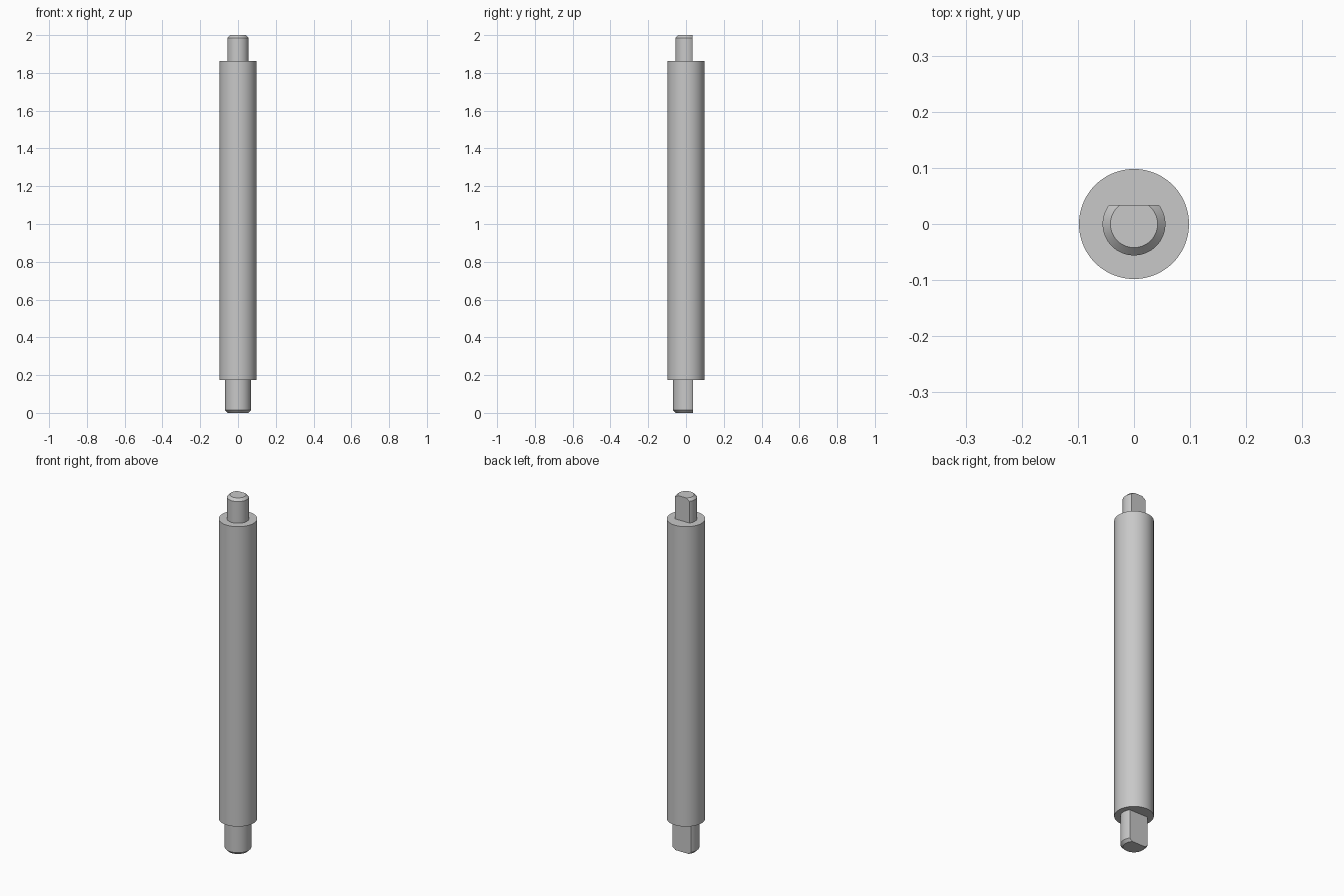
import bpy, bmesh
from math import pi

cube = bpy.data.objects.get("Cube")
if cube:
    bpy.data.objects.remove(cube, do_unlink=True)

steel = bpy.data.materials.new("brushed steel grey")
steel.use_nodes = True
colour = (0.58, 0.58, 0.58, 1)
steel.diffuse_color = colour
steel.node_tree.nodes["Principled BSDF"].inputs["Base Color"].default_value = colour

SEGMENTS = 96


def turned_part(name, profile, flat_y=None):
    """Lathe a (radius, z) profile about z; optionally mill a flat on the back."""
    bm = bmesh.new()
    verts = [bm.verts.new((r, 0, z)) for r, z in profile]
    edges = [bm.edges.new(pair) for pair in zip(verts, verts[1:])]
    bmesh.ops.spin(bm, geom=verts + edges, axis=(0, 0, 1), cent=(0, 0, 0),
                   angle=2 * pi, steps=SEGMENTS, use_duplicate=False)
    bmesh.ops.remove_doubles(bm, verts=bm.verts, dist=1e-5)
    # Close both ends
    bmesh.ops.holes_fill(bm, edges=[e for e in bm.edges if e.is_boundary], sides=0)
    if flat_y is not None:
        bmesh.ops.bisect_plane(bm, geom=bm.verts[:] + bm.edges[:] + bm.faces[:],
                               plane_co=(0, flat_y, 0), plane_no=(0, 1, 0),
                               clear_outer=True)
        bmesh.ops.holes_fill(bm, edges=[e for e in bm.edges if e.is_boundary], sides=0)
    bmesh.ops.recalc_face_normals(bm, faces=bm.faces)
    mesh = bpy.data.meshes.new(name)
    bm.to_mesh(mesh)
    bm.free()
    mesh.materials.append(steel)
    obj = bpy.data.objects.new(name, mesh)
    bpy.context.collection.objects.link(obj)
    bpy.ops.object.select_all(action="DESELECT")
    obj.select_set(True)
    bpy.context.view_layer.objects.active = obj
    bpy.ops.object.shade_smooth_by_angle(angle=pi / 6)
    return obj


BOTTOM, TOP = 0.175, 1.864   # shoulder heights
SINK = 0.02                  # how far the pins run into the shaft
CHAMFER = 0.014

# Main shaft
turned_part("shaft_body", [(0.098, BOTTOM), (0.098, TOP)])


def end_pin(name, radius, shoulder, tip, flat_y):
    """Chamfered journal with a D-shaped section."""
    way = 1 if tip > shoulder else -1
    turned_part(name, [(radius, shoulder - way * SINK),
                       (radius, tip - way * CHAMFER),
                       (radius - CHAMFER, tip)], flat_y)


# Flatted journals at both ends
end_pin("upper_pin", 0.056, TOP, 2.0, 0.034)
end_pin("lower_pin", 0.068, BOTTOM, 0.0, 0.036)
